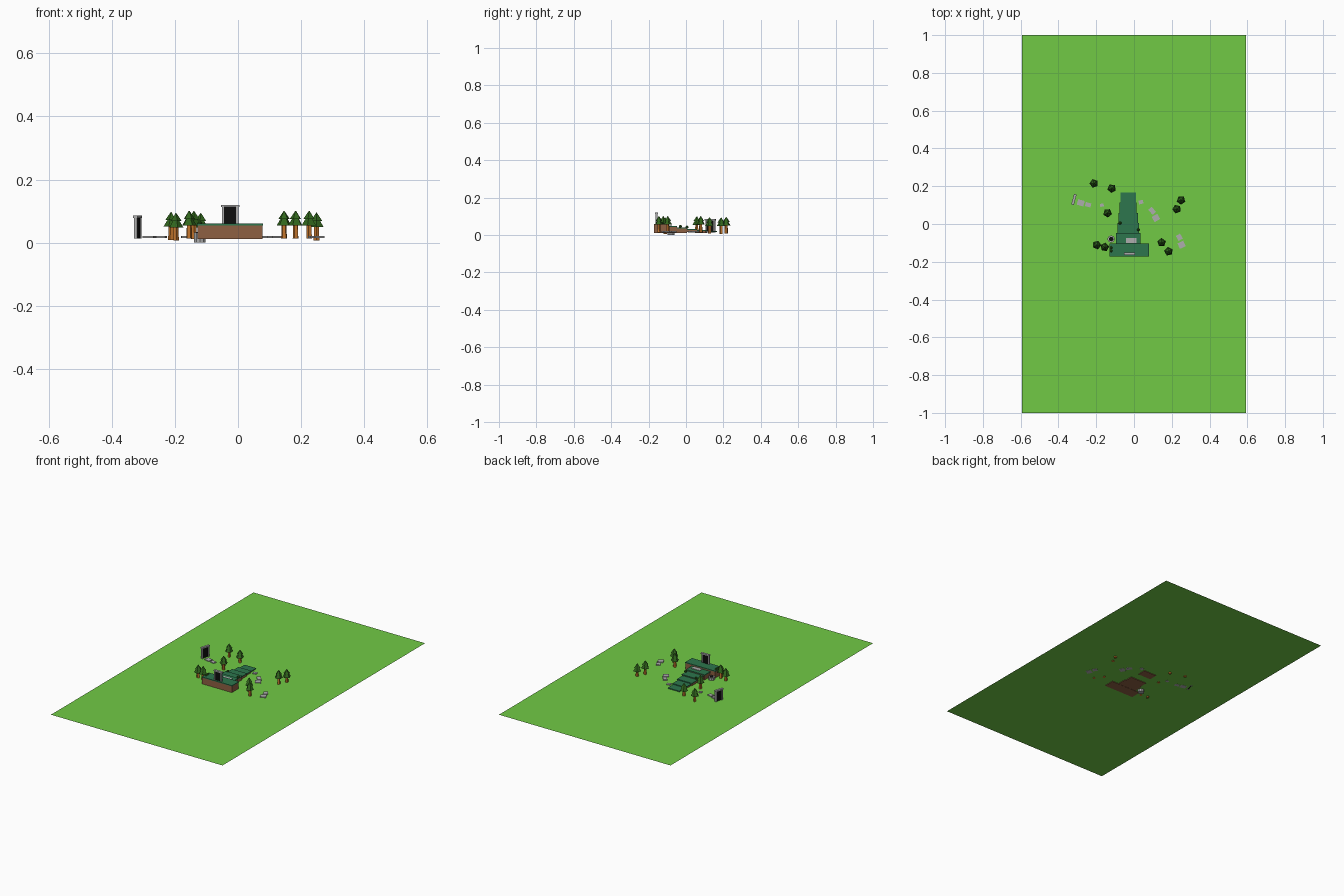
import bpy, bmesh, math
from mathutils import Matrix, Vector

if "Cube" in bpy.data.objects:
    bpy.data.objects.remove(bpy.data.objects["Cube"])

GROUND = 0.0155


def material(name, rgb):
    m = bpy.data.materials.new(name)
    m.diffuse_color = (*rgb, 1)
    m.use_nodes = True
    m.node_tree.nodes["Principled BSDF"].inputs["Base Color"].default_value = m.diffuse_color
    return m


GRASS = material("grass", (0.165, 0.59, 0.06))
MOSS = material("moss", (0.026, 0.18, 0.075))
EARTH = material("earth", (0.27, 0.115, 0.055))
BARK = material("bark", (0.55, 0.18, 0.025))
LEAF = material("leaf", (0.03, 0.13, 0.012))
BLACK = material("black", (0.004, 0.004, 0.004))
STONE = material("stone", (0.42, 0.42, 0.42))


def finish(name, bm, mat, matrix=Matrix()):
    me = bpy.data.meshes.new(name)
    bm.to_mesh(me)
    bm.free()
    me.materials.append(mat)
    ob = bpy.data.objects.new(name, me)
    ob.matrix_world = matrix
    bpy.context.collection.objects.link(ob)
    return ob


def box(name, lo, hi, mat, matrix=Matrix()):
    lo, hi = Vector(lo), Vector(hi)
    bm = bmesh.new()
    bmesh.ops.create_cube(bm, size=1, matrix=Matrix.Translation((lo + hi) / 2)
                          @ Matrix.Diagonal((*(hi - lo), 1)))
    return finish(name, bm, mat, matrix)


def cone(name, r1, r2, z0, z1, sides, mat, matrix):
    bm = bmesh.new()
    bmesh.ops.create_cone(bm, cap_ends=True, segments=sides, radius1=r1, radius2=r2,
                          depth=z1 - z0, matrix=Matrix.Translation((0, 0, (z0 + z1) / 2)))
    return finish(name, bm, mat, matrix)


def place(x, y, z, degrees=0):
    return Matrix.Translation((x, y, z)) @ Matrix.Rotation(math.radians(degrees), 4, 'Z')


# Flat lawn
bm = bmesh.new()
bmesh.ops.create_grid(bm, x_segments=1, y_segments=1, size=1,
                      matrix=Matrix.Diagonal((0.593, 1, 1, 1)))
finish("lawn", bm, GRASS, place(0, 0, GROUND))


# Earth blocks with a mossy top: platform and descending stairs
def terrace(name, x0, x1, y0, y1, bottom, top):
    box(name + "_earth", (x0, y0, bottom), (x1, y1, top - 0.005), EARTH)
    e = 0.0015
    box(name + "_moss", (x0 - e, y0 - e, top - 0.005), (x1 + e, y1 + e, top), MOSS)


terrace("platform", -0.129, 0.077, -0.17, -0.104, 0.012, 0.060)
STEPS = [(0.063, 0.048, 0.012), (0.056, 0.040, 0.012), (0.050, 0.033, 0.016),
         (0.044, 0.027, 0.012), (0.039, 0.022, 0.016)]
for i, (half, top, bottom) in enumerate(STEPS):
    y = -0.1025 + i * 0.0535
    terrace(f"step_{i + 1}", -0.031 - half, -0.031 + half, y, y + 0.0535, bottom, top)


# Stone doorways with a dark opening
def doorway(name, m):
    for s in (-1, 1):
        box(f"{name}_post_{'left' if s < 0 else 'right'}",
            (s * 0.0225 - 0.0035, -0.005, 0), (s * 0.0225 + 0.0035, 0.005, 0.066), STONE, m)
    box(name + "_lintel", (-0.029, -0.007, 0.066), (0.029, 0.007, 0.073), STONE, m)
    box(name + "_opening", (-0.019, -0.002, 0), (0.019, 0.002, 0.066), BLACK, m)


doorway("platform_door", place(-0.025, -0.158, 0.047))
doorway("field_door", place(-0.318, 0.13, 0.0125, 75))

# Five-sided two-tier fir trees
TREES = [(-0.212, 0.215, 0.009), (-0.118, 0.188, 0.006), (-0.14, 0.058, 0.012),
         (-0.197, -0.111, 0.006), (-0.155, -0.122, 0.013), (0.146, -0.098, 0.013),
         (0.183, -0.145, 0.013), (0.226, 0.079, 0.013), (0.249, 0.126, 0.007)]
for i, (x, y, z) in enumerate(TREES):
    m = place(x, y, z, 18 + 11 * i)
    cone(f"tree_trunk_{i}", 0.0095, 0.008, 0, 0.05, 5, BARK, m)
    cone(f"tree_lower_leaves_{i}", 0.024, 0.006, 0.042, 0.072, 5, LEAF, m)
    cone(f"tree_upper_leaves_{i}", 0.019, 0.001, 0.062, 0.088, 5, LEAF, m)

# Paving stones: x, y, length, width, angle, base height
SLABS = [(-0.282, 0.112, 0.036, 0.030, -15, GROUND), (-0.243, 0.102, 0.030, 0.022, -15, GROUND),
         (-0.17, 0.100, 0.020, 0.016, 10, GROUND), (0.037, 0.116, 0.024, 0.020, 15, GROUND),
         (0.096, 0.070, 0.036, 0.024, -50, GROUND), (0.116, 0.032, 0.034, 0.032, 30, GROUND),
         (0.240, -0.070, 0.030, 0.026, -60, GROUND), (0.252, -0.110, 0.034, 0.032, 25, GROUND),
         (-0.014, -0.088, 0.056, 0.026, 0, 0.046)]
for i, (x, y, a, b, deg, z) in enumerate(SLABS):
    box(f"paving_stone_{i}", (-a / 2, -b / 2, -0.001), (a / 2, b / 2, 0.005), STONE,
        place(x, y, z, deg))

# Low round well beside the platform
well = cone("well", 0.019, 0.019, 0, 0.032, 10, STONE, place(-0.121, -0.080, 0))
cone("well_water", 0.012, 0.012, 0.030, 0.033, 10, BLACK, well.matrix_world)

# Small shrubs on the stairs
for i, (x, y, z) in enumerate([(0.024, -0.03, 0.046), (-0.074, 0.005, 0.042),
                               (-0.121, -0.125, 0.06), (-0.121, -0.142, 0.06)]):
    bm = bmesh.new()
    bmesh.ops.create_icosphere(bm, subdivisions=1, radius=0.009)
    finish(f"shrub_{i}", bm, LEAF, place(x, y, z))
